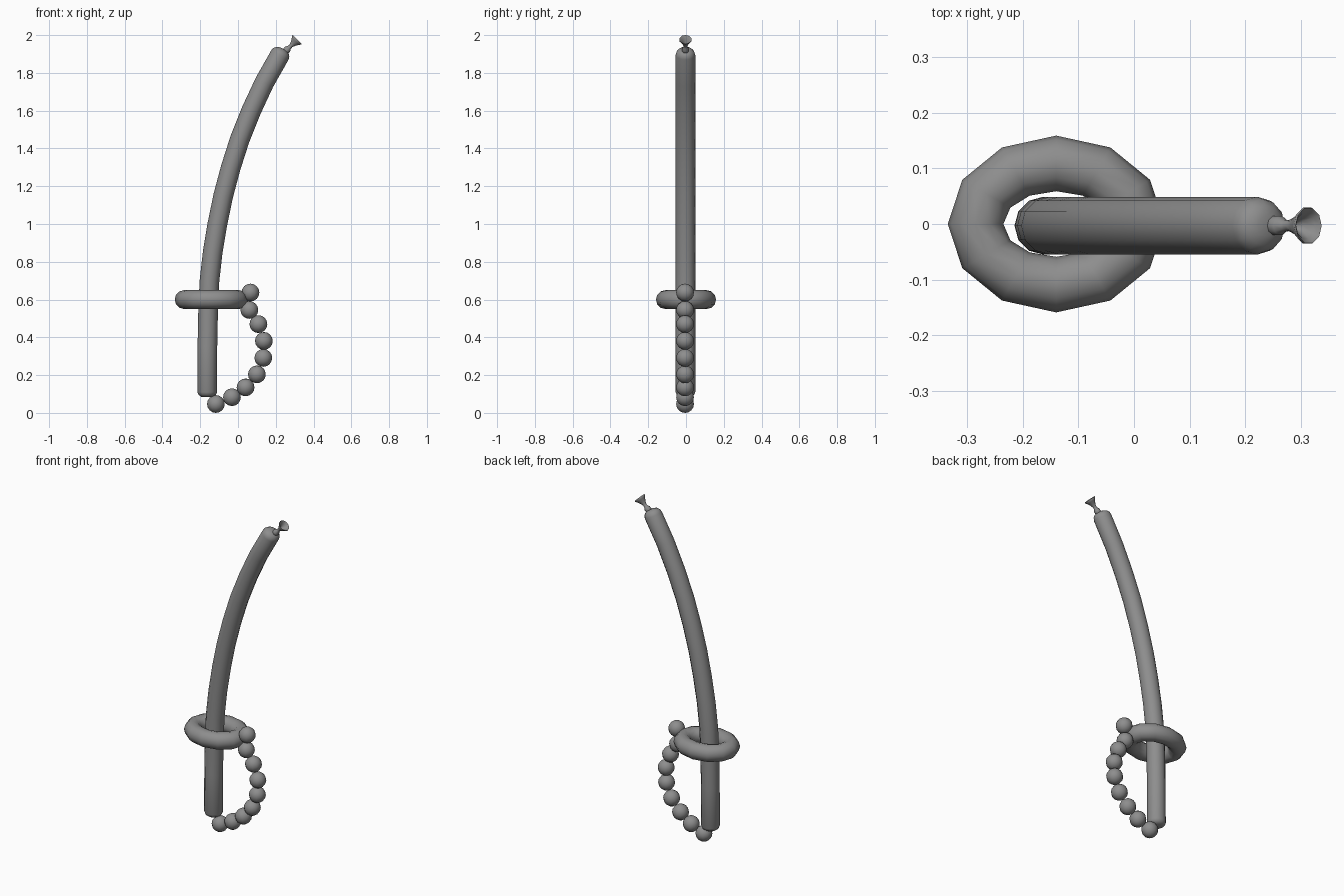
import bpy, bmesh, math
from mathutils import Vector, Matrix

cube = bpy.data.objects.get("Cube")
if cube:
    bpy.data.objects.remove(cube, do_unlink=True)

# Single balloon colour
grey = bpy.data.materials.new("balloon_grey")
grey.use_nodes = True
colour = (0.27, 0.27, 0.27, 1)
grey.diffuse_color = colour
grey.node_tree.nodes["Principled BSDF"].inputs["Base Color"].default_value = colour

Y = -0.003  # depth of the balloon's centre plane


def finish(name, bm, angle=60):
    bmesh.ops.recalc_face_normals(bm, faces=bm.faces)
    mesh = bpy.data.meshes.new(name)
    bm.to_mesh(mesh)
    bm.free()
    mesh.materials.append(grey)
    obj = bpy.data.objects.new(name, mesh)
    bpy.context.collection.objects.link(obj)
    bpy.ops.object.select_all(action='DESELECT')
    obj.select_set(True)
    bpy.context.view_layer.objects.active = obj
    bpy.ops.object.shade_smooth_by_angle(angle=math.radians(angle))
    return obj


def loft(name, stations, sides):
    """Skin rings given as (centre, axis, radius), axis lying in the xz plane."""
    bm = bmesh.new()
    rings = []
    for centre, axis, radius in stations:
        side = Vector((axis.z, 0, -axis.x))
        ring = []
        for i in range(sides):
            a = math.tau * i / sides
            ring.append(bm.verts.new(centre + radius * (
                side * math.cos(a) + Vector((0, math.sin(a), 0)))))
        rings.append(ring)
    for low, high in zip(rings, rings[1:]):
        for i in range(sides):
            j = (i + 1) % sides
            bm.faces.new((low[i], low[j], high[j], high[i]))
    bm.faces.new(rings[0])
    bm.faces.new(rings[-1])
    return finish(name, bm)


# Handle and curved blade: one long tube, straight then bending to the left
R = 0.052
path = [(-0.163, 0.11), (-0.162, 0.35), (-0.158, 0.55), (-0.151, 0.7),
        (-0.134, 0.85), (-0.109, 1.0), (-0.078, 1.15), (-0.038, 1.3),
        (0.01, 1.45), (0.07, 1.6), (0.14, 1.75), (0.222, 1.895)]
pts = [Vector((x, Y, z)) for x, z in path]
stations = []
for i, p in enumerate(pts):
    axis = (pts[min(i + 1, len(pts) - 1)] - pts[max(i - 1, 0)]).normalized()
    stations.append((p, axis, R))
start, end = stations[0], stations[-1]
bottom = [(start[0] - start[1] * d, start[1], R * f)
          for d, f in ((0.025, 0.6), (0.015, 0.88))]
top = [(end[0] + end[1] * d, end[1], R * f)
       for d, f in ((0.016, 0.92), (0.029, 0.7), (0.036, 0.35))]
loft("handle_and_blade", bottom + stations + top, 12)

# Knot and flared mouthpiece at the tip, with a hollow end
axis = Vector((1, 0, 1)).normalized()
base = Vector((0.245, Y, 1.908))
profile = [(0, 0.012), (0.012, 0.018), (0.026, 0.018), (0.038, 0.011),
           (0.05, 0.01), (0.066, 0.016), (0.084, 0.027), (0.094, 0.034),
           (0.098, 0.033), (0.09, 0.024), (0.072, 0.013), (0.058, 0.005)]
loft("knot_and_mouthpiece", [(base + axis * t, axis, r) for t, r in profile], 10)

# Oval ring guard
bm = bmesh.new()
major, minor = 12, 12
grid = []
for i in range(major):
    a = math.tau * i / major
    row = []
    for j in range(minor):
        b = math.tau * j / minor
        out = 0.05 * math.cos(b)
        row.append(bm.verts.new((-0.14 + (0.145 + out) * math.cos(a),
                                 (0.109 + out) * math.sin(a),
                                 0.6 + 0.05 * math.sin(b))))
    grid.append(row)
for i in range(major):
    for j in range(minor):
        k, m = (i + 1) % major, (j + 1) % minor
        bm.faces.new((grid[i][j], grid[k][j], grid[k][m], grid[i][m]))
finish("ring_guard", bm)

# Chain of bubbles forming the hand guard
beads = [(0.066, 0.637), (0.06, 0.545), (0.108, 0.47), (0.137, 0.381),
         (0.134, 0.291), (0.1, 0.204), (0.04, 0.135), (-0.032, 0.083),
         (-0.117, 0.047)]
for n, (x, z) in enumerate(beads):
    bm = bmesh.new()
    bmesh.ops.create_uvsphere(bm, u_segments=12, v_segments=8, radius=0.047,
                              matrix=Matrix.Translation((x, Y - 0.002, z)))
    finish("hand_guard_bubble_%d" % (n + 1), bm)
